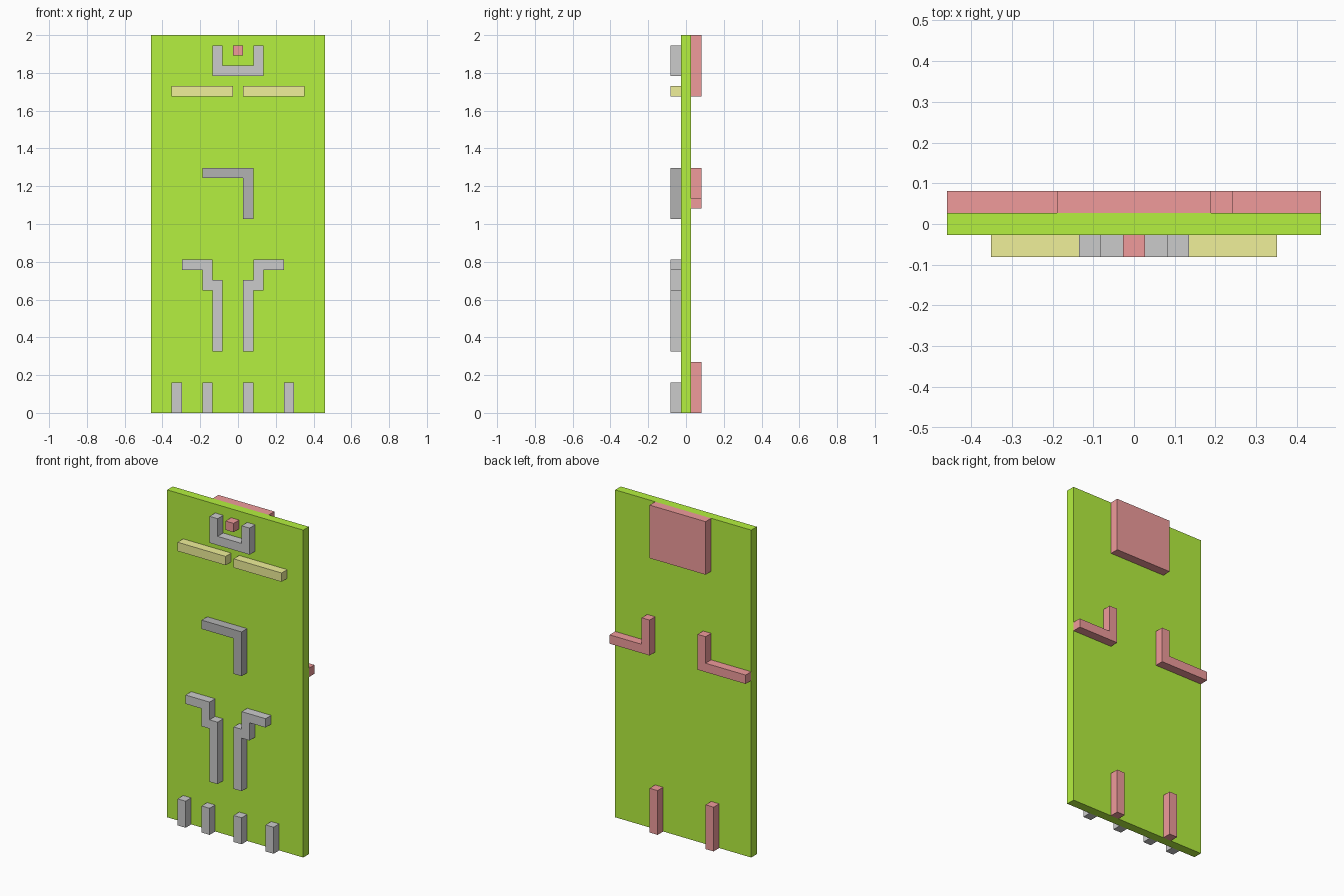
import bpy, bmesh

if "Cube" in bpy.data.objects:
    bpy.data.objects.remove(bpy.data.objects["Cube"])

V = 2 / 37            # block size: the figure is 17 wide, 3 deep, 37 tall
HALF = V / 2


def material(name, r, g, b):
    m = bpy.data.materials.new(name)
    m.diffuse_color = (r, g, b, 1)
    m.use_nodes = True
    m.node_tree.nodes["Principled BSDF"].inputs["Base Color"].default_value = m.diffuse_color
    return m


GREEN = material("green", 0.46, 0.87, 0.05)
RED = material("red", 0.87, 0.33, 0.33)
YELLOW = material("yellow", 0.87, 0.87, 0.32)
DARK = material("dark_grey", 0.45, 0.45, 0.45)


def extrude(name, outline, y0, y1, mat=None):
    """Extrude an outline of (column, row) block corners from y0 to y1."""
    bm = bmesh.new()
    face = bm.faces.new([bm.verts.new(((c - 8.5) * V, y0, r * V)) for c, r in outline])
    grown = bmesh.ops.extrude_face_region(bm, geom=[face])
    moved = [g for g in grown["geom"] if isinstance(g, bmesh.types.BMVert)]
    bmesh.ops.translate(bm, verts=moved, vec=(0, y1 - y0, 0))
    bmesh.ops.recalc_face_normals(bm, faces=bm.faces)
    mesh = bpy.data.meshes.new(name)
    bm.to_mesh(mesh)
    bm.free()
    obj = bpy.data.objects.new(name, mesh)
    bpy.context.collection.objects.link(obj)
    if mat:
        mesh.materials.append(mat)
    return obj


def rect(c0, r0, c1, r1):
    return [(c0, r0), (c1, r0), (c1, r1), (c0, r1)]


def front(name, outline, mat=None):
    return extrude(name, outline, -3 * HALF, -HALF, mat)


def back(name, outline, mat=RED):
    return extrude(name, outline, HALF, 3 * HALF, mat)


# Main slab and the flush patch beside the left leg
extrude("body_panel", rect(0, 0, 17, 37), -HALF, HALF, GREEN)
extrude("flush_patch", [(4, 14), (4, 11), (5, 11), (5, 7), (6, 7), (6, 13), (5, 13), (5, 14)],
        -HALF - 0.0008, -HALF + 0.01, GREEN)

# Front, top: U bracket, red stud and two yellow bars
front("u_bracket", [(6, 33), (11, 33), (11, 36), (10, 36), (10, 34), (7, 34), (7, 36), (6, 36)])
front("red_stud", rect(8, 35, 9, 36), RED)
for side, c in (("left", 2), ("right", 9)):
    front(f"{side}_bar", rect(c, 31, c + 6, 32), YELLOW)

# Front, middle: dark corner piece
front("corner_piece", [(5, 23), (9, 23), (9, 19), (10, 19), (10, 24), (5, 24)], DARK)

# Front, lower: stepped ribs, the right one mirrored about its own column
rib = [(6, 6), (7, 6), (7, 13), (6, 13), (6, 15), (3, 15), (3, 14), (5, 14), (5, 12), (6, 12)]
front("left_rib", rib)
front("right_rib", [(16 - c, r) for c, r in rib])

# Front, bottom: short feet
for i, c in enumerate((2, 5, 9, 13)):
    front(f"front_foot_{i + 1}", rect(c, 0, c + 1, 3))

# Back: head block, bent arms and legs
back("head_block", rect(5, 31, 12, 37))
back("left_arm", [(0, 20), (6, 20), (6, 24), (5, 24), (5, 21), (0, 21)])
back("right_arm", [(17, 20), (12, 20), (12, 24), (13, 24), (13, 21), (17, 21)])
for side, c in (("left", 4), ("right", 11)):
    back(f"{side}_leg", rect(c, 0, c + 1, 5))
